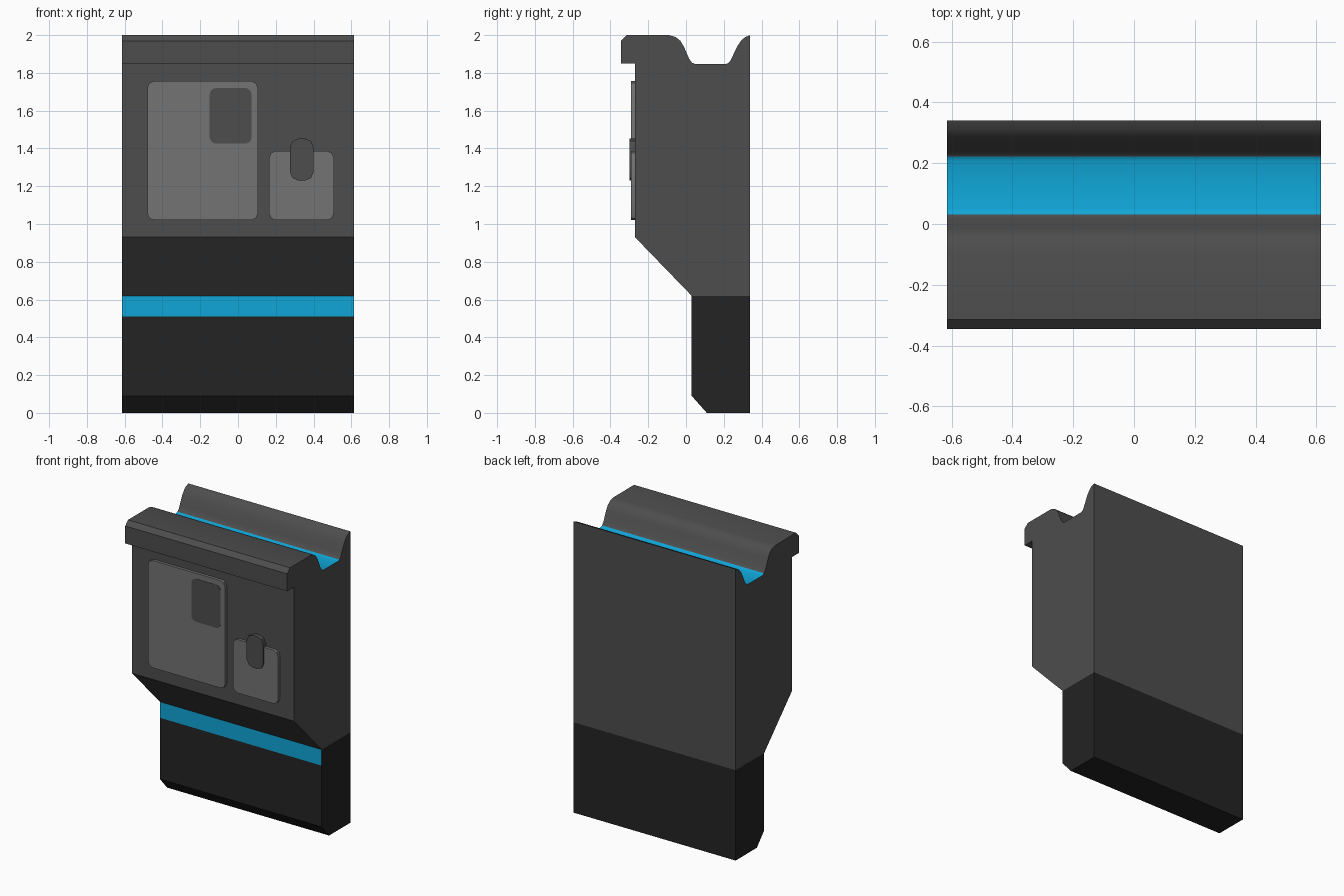
import bpy, math

if "Cube" in bpy.data.objects:
    bpy.data.objects.remove(bpy.data.objects["Cube"])

W = 0.615  # half width of the whole unit


def material(name, rgb):
    m = bpy.data.materials.new(name)
    m.diffuse_color = (*rgb, 1)
    m.use_nodes = True
    m.node_tree.nodes["Principled BSDF"].inputs["Base Color"].default_value = m.diffuse_color
    return m


GREY = material("mid grey", (0.075, 0.075, 0.075))
LIGHT = material("light grey", (0.172, 0.172, 0.172))
DARK = material("near black", (0.017, 0.017, 0.017))
BLUE = material("bright blue", (0.005, 0.38, 0.68))


def prism(name, pts, place, a, b, mats, rule=None, skip=(), smooth=30):
    """Extrude a counter-clockwise outline from depth a to depth b."""
    n = len(pts)
    verts = [place(u, v, d) for d in (a, b) for u, v in pts]
    faces = [tuple(range(n, 2 * n)), tuple(reversed(range(n)))]
    for i in range(n):
        j = (i + 1) % n
        if i not in skip:
            faces.append((i, j, n + j, n + i))
    me = bpy.data.meshes.new(name)
    me.from_pydata(verts, [], faces)
    for m in mats:
        me.materials.append(m)
    me.update()
    if rule:
        for p in me.polygons:
            p.material_index = int(rule(p))
    ob = bpy.data.objects.new(name, me)
    bpy.context.collection.objects.link(ob)
    bpy.ops.object.select_all(action='DESELECT')
    bpy.context.view_layer.objects.active = ob
    ob.select_set(True)
    bpy.ops.object.shade_smooth_by_angle(angle=math.radians(smooth))
    return ob


def side(u, v, d):
    return (d, u, v)


def front(u, v, d):
    return (u, d, v)


def rounded(x0, x1, z0, z1, r, seg):
    """Rectangle outline with rounded corners."""
    pts = []
    for k, (cx, cz) in enumerate([(x1 - r, z0 + r), (x1 - r, z1 - r),
                                  (x0 + r, z1 - r), (x0 + r, z0 + r)]):
        for s in range(seg + 1):
            t = math.radians(-90 + 90 * k + 90 * s / seg)
            pts.append((cx + r * math.cos(t), cz + r * math.sin(t)))
    return pts


# upper body with lip, sloping underside and card groove along the top
body = [(0.34, 0.62), (0.34, 2.0), (0.312, 1.989), (0.29, 1.969), (0.272, 1.942),
        (0.245, 1.885), (0.235, 1.864), (0.222, 1.851), (0.206, 1.846),
        (0.05, 1.846), (0.032, 1.854), (0.018, 1.872), (-0.012, 1.94),
        (-0.03, 1.97), (-0.055, 1.99), (-0.09, 2.0), (-0.315, 2.0),
        (-0.345, 1.97), (-0.345, 1.85), (-0.27, 1.85), (-0.27, 0.93), (0.03, 0.62)]
prism("upper_body", body, side, -W, W, [GREY, BLUE],
      lambda p: p.normal.z > 0.5 and 0.03 < p.center.y < 0.222,
      skip=(len(body) - 1,))

# narrow base with a blue stripe on its front
base = [(0.03, 0.62), (0.03, 0.51), (0.03, 0.09), (0.11, 0), (0.34, 0), (0.34, 0.62)]
prism("base", base, side, -W, W, [DARK, BLUE],
      lambda p: p.normal.y < -0.9 and p.center.z > 0.5, skip=(5,))

# front panels, screen and knob
prism("large_panel", rounded(-0.48, 0.105, 1.02, 1.757, 0.035, 2), front,
      -0.265, -0.29, [LIGHT])
prism("small_panel", rounded(0.165, 0.507, 1.02, 1.387, 0.035, 2), front,
      -0.265, -0.29, [LIGHT])
prism("screen", rounded(-0.15, 0.072, 1.425, 1.72, 0.035, 3), front,
      -0.288, -0.292, [GREY])
prism("knob", rounded(0.275, 0.4, 1.23, 1.452, 0.045, 2), front,
      -0.265, -0.298, [GREY])
